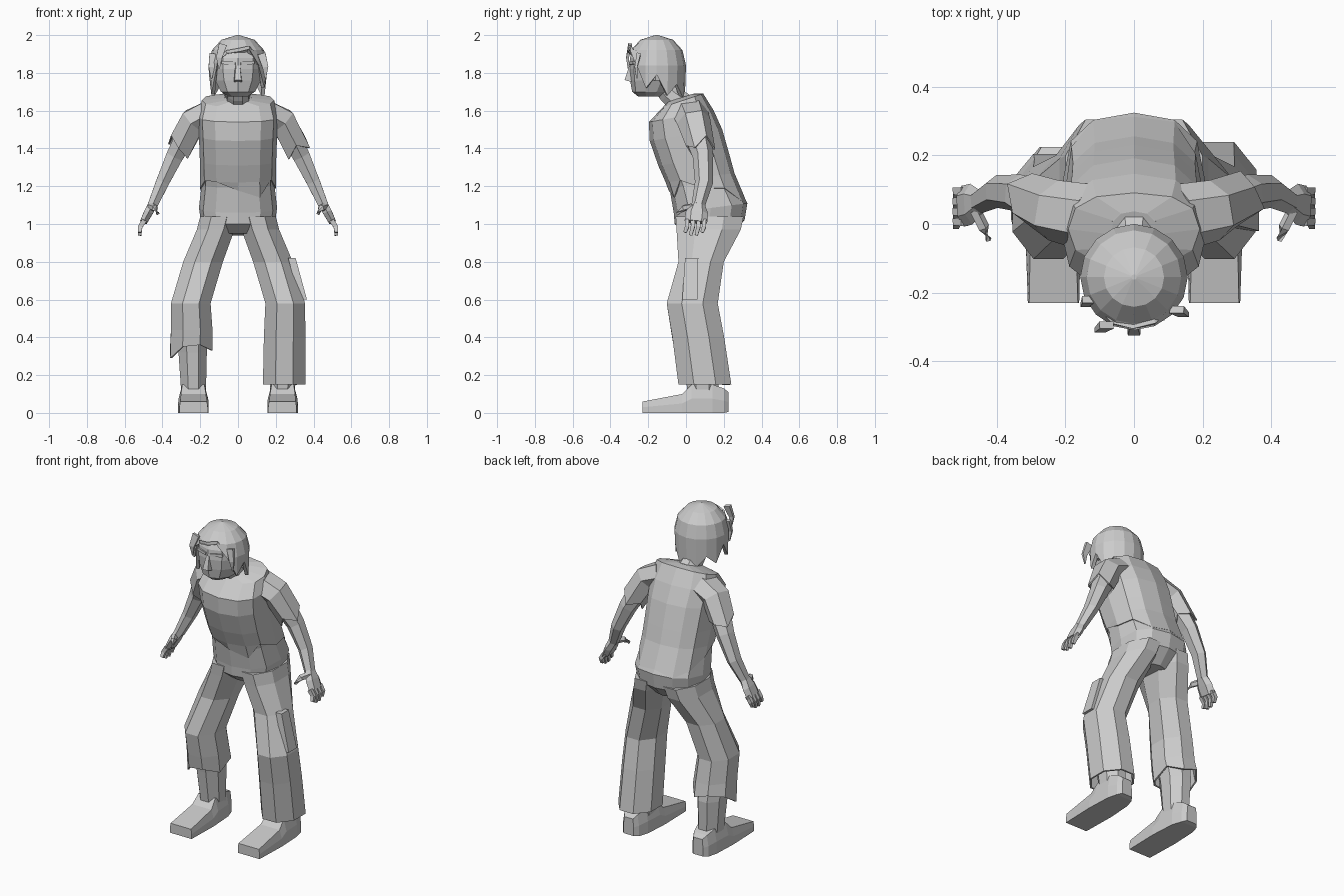
import bpy, math
from mathutils import Vector

if "Cube" in bpy.data.objects:
    bpy.data.objects.remove(bpy.data.objects["Cube"])


def mesh_object(name, verts, faces):
    me = bpy.data.meshes.new(name)
    me.from_pydata([tuple(v) for v in verts], [], faces)
    me.update()
    ob = bpy.data.objects.new(name, me)
    bpy.context.collection.objects.link(ob)
    return ob


def loft(name, rings, cap_start=True, cap_end=True, thick=0):
    n = len(rings[0])
    verts = [v for r in rings for v in r]
    faces = [(i * n + k, i * n + (k + 1) % n, (i + 1) * n + (k + 1) % n, (i + 1) * n + k)
             for i in range(len(rings) - 1) for k in range(n)]
    if cap_start:
        faces.append(tuple(reversed(range(n))))
    if cap_end:
        faces.append(tuple(range((len(rings) - 1) * n, len(rings) * n)))
    ob = mesh_object(name, verts, faces)
    if thick:
        m = ob.modifiers.new("cloth", 'SOLIDIFY')
        m.thickness = thick
        m.offset = -1
    return ob


def oval(cx, cy, z, rx, ry, n=8):
    k = 1 / math.cos(math.pi / n)
    return [Vector((cx + rx * k * math.cos((i + .5) * math.tau / n),
                    cy + ry * k * math.sin((i + .5) * math.tau / n), z)) for i in range(n)]


def tube(path, n=6):
    """Rings across a path of (x, y, z, sideways radius, depth radius)."""
    pts = [Vector(p[:3]) for p in path]
    rings = []
    for i, p in enumerate(path):
        t = (pts[min(i + 1, len(pts) - 1)] - pts[max(i - 1, 0)]).normalized()
        ref = Vector((0, 1, 0)) if abs(t.y) < .8 else Vector((0, 0, 1))
        v = (ref - t * ref.dot(t)).normalized()
        u = v.cross(t)
        rings.append([pts[i] + u * p[3] * math.cos(a) + v * p[4] * math.sin(a)
                      for a in [(k + .5) * math.tau / n for k in range(n)]])
    return rings


def flip(rings, s):
    return rings if s > 0 else [[Vector((-v.x, v.y, v.z)) for v in reversed(r)] for r in rings]


# Torso sections: front y, front z, back y, back z, half width
TORSO = [(.00, .95, .23, .94, .08), (-.06, 1.0, .31, 1.02, .195), (-.065, 1.06, .325, 1.11, .207),
         (-.095, 1.19, .265, 1.24, .2), (-.145, 1.31, .23, 1.36, .2), (-.19, 1.44, .19, 1.50, .205),
         (-.195, 1.54, .145, 1.6, .21), (-.12, 1.62, .09, 1.69, .19), (-.1, 1.645, .04, 1.69, .07)]


def section(s, k=1.0, n=12):
    fy, fz, by, bz, w = s
    ring = []
    for i in range(n):
        a = math.tau * i / n
        sx = math.copysign(abs(math.sin(a)) ** .8, math.sin(a))
        t = .5 - .5 * k * math.copysign(abs(math.cos(a)) ** .8, math.cos(a))
        ring.append(Vector((w * k * sx, fy + (by - fy) * t, fz + (bz - fz) * t)))
    return ring


loft("body", [section(s, .96 if i > 2 else 1) for i, s in enumerate(TORSO)])

# Torn shirt over the body, each column of the hem hangs differently
hang = [.1, .4, -.3, .2, .3, .9, .8, 1, .7, .2, -.2, -.3]
waist, hip = section(TORSO[3]), section(TORSO[2])
hem = [a.lerp(b, f) for a, b, f in zip(waist, hip, hang)]
upper = [v.lerp(u, .25) for v, u in zip(waist, section(TORSO[4]))]
loft("shirt", [hem, upper] + [section(s, 1.01) for s in TORSO[4:]], False, False, .01)

# Neck
loft("neck", tube([(0, .0, 1.62, .07, .07), (0, -.09, 1.69, .06, .06), (0, -.14, 1.76, .06, .06)], 8))

# Head
HEAD = [(1.675, -.19, .05, .06), (1.70, -.185, .09, .095), (1.76, -.17, .12, .12),
        (1.82, -.165, .13, .13), (1.88, -.16, .128, .13), (1.95, -.16, .09, .1)]
loft("head", [oval(0, y, z, rx, ry, 10) for z, y, rx, ry in HEAD])

# Nose, brows and ears
nose = [(-.022, -.28, 1.75), (.022, -.28, 1.75), (.018, -.28, 1.84), (-.018, -.28, 1.84),
        (-.018, -.325, 1.762), (.018, -.325, 1.762), (.01, -.30, 1.84), (-.01, -.30, 1.84)]
BOX = [(0, 1, 2, 3), (4, 7, 6, 5), (0, 4, 5, 1), (1, 5, 6, 2), (2, 6, 7, 3), (3, 7, 4, 0)]
mesh_object("nose", nose, BOX)
for s in (-1, 1):
    loft("brow", flip(tube([(.012, -.29, 1.85, .012, .016), (.085, -.27, 1.855, .012, .016)], 4), s))
    loft("ear", flip([oval(.125, -.15, 1.76, .012, .02, 6), oval(.138, -.14, 1.83, .012, .03, 6)], s))

# Hair: a cap with ragged locks
locks = [1.91, 1.925, 1.84, 1.72, 1.79, 1.68, 1.74, 1.67, 1.71, 1.66, 1.73, 1.68, 1.78, 1.69, 1.86, 1.90]
rings = []
for scale, z in [(.05, 2.0), (.56, 1.975), (.88, 1.92), (1, 1.84), (.97, 0)]:
    ring = []
    for k, low in enumerate(locks):
        a = math.tau * k / 16
        ring.append(Vector((.157 * scale * math.sin(a), -.155 - .155 * scale * math.cos(a), max(z, low))))
    rings.append(ring[::-1])
loft("hair", rings, True, False, .02)
for x, y, z, dx in [(-.08, -.295, 1.95, -.02), (.125, -.25, 1.90, .02), (-.13, -.22, 1.9, -.01)]:
    loft("hair_lock", tube([(x, y, z, .03, .015), (x + dx, y - .015, z - .07, .022, .01),
                            (x + dx, y - .01, z - .13, .004, .004)], 4))

# Arms, hands and sleeves
ARM = [(.13, .02, 1.59, .07, .09), (.235, .04, 1.545, .07, .08), (.335, .09, 1.36, .052, .055),
       (.40, .095, 1.22, .04, .048), (.452, .065, 1.10, .03, .036)]
HAND = [(.448, .065, 1.11, .028, .034), (.475, .058, 1.06, .027, .06), (.50, .052, 1.01, .022, .06)]
for s in (-1, 1):
    side = "left" if s > 0 else "right"
    loft(side + "_arm", flip(tube(ARM), s))
    loft(side + "_palm", flip(tube(HAND), s))
    for i in range(4):
        y = .096 - i * .03
        tip = .955 - .015 * (i in (1, 2))
        loft(side + "_finger", flip(tube([(.495, y, 1.02, .018, .016), (.518, y, .985, .017, .015),
                                          (.52, y - .012, tip, .012, .012)], 4), s))
    loft(side + "_thumb", flip(tube([(.465, .04, 1.09, .018, .022), (.44, -.01, 1.085, .018, .018),
                                     (.425, -.045, 1.055, .01, .01)], 5), s))
    end = (.30, .072, 1.43, .075, .075)
    sleeve = tube([(.14, .02, 1.59, .078, .098), (.235, .04, 1.545, .08, .09), end])
    for k, v in enumerate(sleeve[-1]):
        v += Vector((.02, .01, -.05)) * (k % 2 if s > 0 else (k % 3) * .6 - .3)
    loft(side + "_sleeve", flip(sleeve, s), False, False, .008)

# Trousers, lower legs and shoes
THIGH = [(.10, .125, 1.04, .10, .18), (.118, .12, .97, .10, .17), (.185, .08, .8, .105, .12),
         (.25, .033, .58, .105, .135)]
CUFF = [(.247, .065, .40, .11, .137), (.245, .1, .15, .113, .14)]
TORN = [(.245, .055, .44, .11, .135), (.247, .07, .38, .112, .135)]
SHIN = [(.245, .05, .5, .085, .1), (.24, .08, .32, .075, .1), (.235, .09, .1, .065, .08)]
# Shoe sections: y, inner x, outer x, bottom z, top z, top inset
SHOE = [(-.23, .16, .31, 0, .06, .004), (-.02, .155, .317, 0, .10, .015), (.03, .158, .315, 0, .15, .02),
        (.14, .165, .31, 0, .15, .015), (.2, .185, .295, 0, .13, .01), (.225, .205, .275, .005, .11, .005)]
for s in (-1, 1):
    side = "left" if s > 0 else "right"
    legs = [oval(*p)[::-1] for p in THIGH + (CUFF if s > 0 else TORN)]
    if s < 0:
        for v, d in zip(legs[-1], [.09, .03, .02, .05, .0, .03, .0, .02]):
            v.z -= d
    loft(side + "_trouser_leg", flip(legs, s), True, False, .01)
    loft(side + "_shin", flip([oval(*p)[::-1] for p in SHIN], s))
    shoe = [[Vector((a, y, lo)), Vector((b, y, lo)), Vector((b, y, (lo + hi) / 2)),
             Vector((b - i, y, hi)), Vector((a + i, y, hi)), Vector((a, y, (lo + hi) / 2))]
            for y, a, b, lo, hi, i in SHOE]
    loft(side + "_shoe", flip(shoe, s))

# Loose patch on one trouser leg
loft("knee_patch", [oval(.285, .03, .82, .02, .035, 4), oval(.345, .02, .60, .02, .04, 4)])

# Make every surface face outwards
import bmesh
for ob in bpy.context.collection.objects:
    bm = bmesh.new()
    bm.from_mesh(ob.data)
    bmesh.ops.recalc_face_normals(bm, faces=bm.faces)
    bm.to_mesh(ob.data)
    bm.free()
